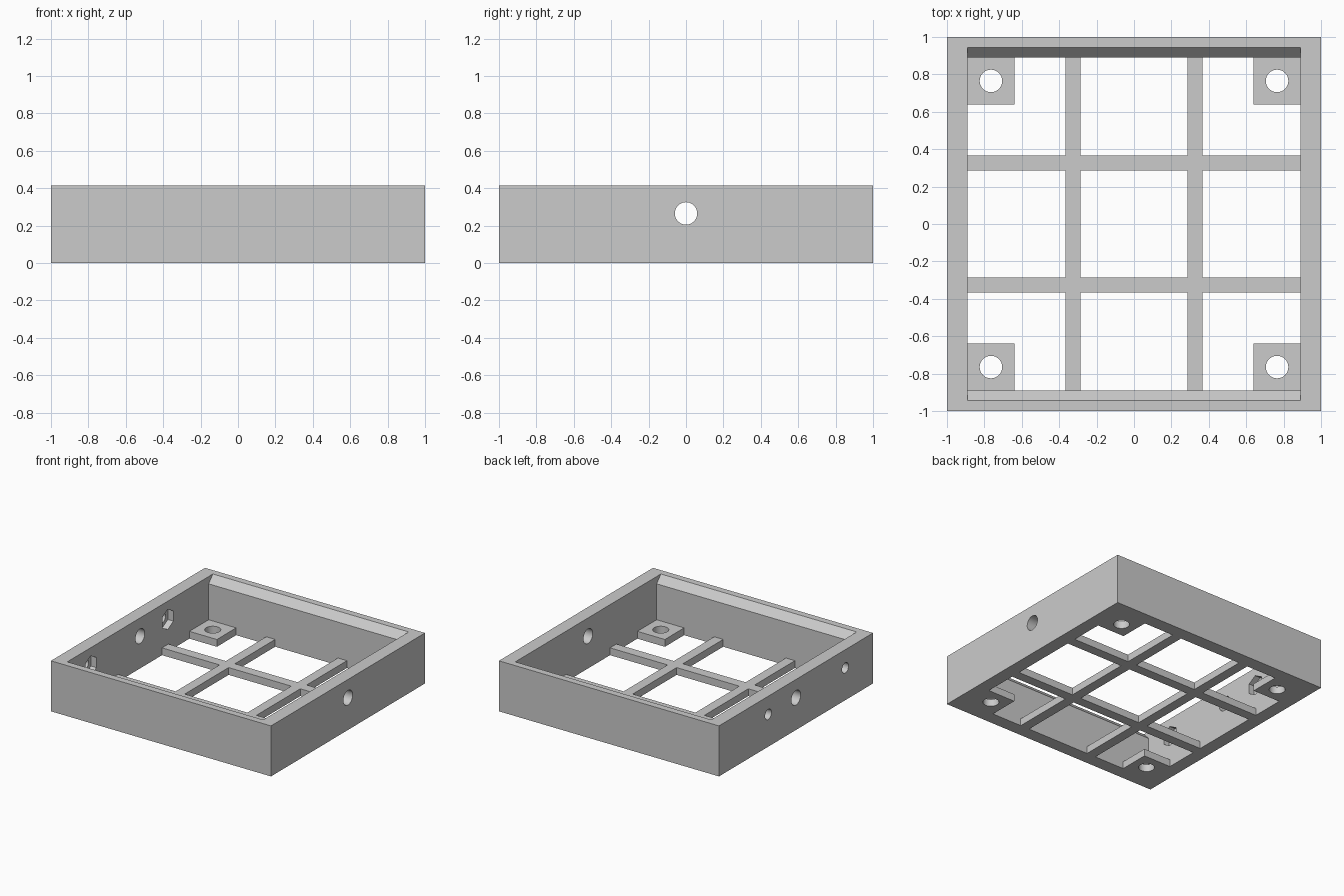
import bpy, bmesh, math
from mathutils import Vector

cube = bpy.data.objects.get("Cube")
if cube:
    bpy.data.objects.remove(cube, do_unlink=True)

HEIGHT = 0.415     # wall height
INNER = 0.89       # inner face of the walls
FLOOR = 0.06       # thickness of the floor grid
HOLE_Z = 0.265     # height of the side holes

grey = bpy.data.materials.new("light grey")
grey.use_nodes = True
colour = (0.6, 0.6, 0.6, 1)
grey.diffuse_color = colour
grey.node_tree.nodes["Principled BSDF"].inputs["Base Color"].default_value = colour


def make_object(name, bm):
    bmesh.ops.recalc_face_normals(bm, faces=bm.faces)
    mesh = bpy.data.meshes.new(name)
    bm.to_mesh(mesh)
    bm.free()
    mesh.materials.append(grey)
    obj = bpy.data.objects.new(name, mesh)
    bpy.context.collection.objects.link(obj)
    return obj


def prism(name, points, axis, low, high):
    """Extrude a 2D outline along x (outline in y, z) or z (outline in x, y)."""
    place = (lambda p: (low, *p)) if axis == "x" else (lambda p: (*p, low))
    step = Vector((high - low, 0, 0)) if axis == "x" else Vector((0, 0, high - low))
    bm = bmesh.new()
    face = bm.faces.new([bm.verts.new(place(p)) for p in points])
    result = bmesh.ops.extrude_face_region(bm, geom=[face], use_keep_orig=True)
    moved = [g for g in result["geom"] if isinstance(g, bmesh.types.BMVert)]
    bmesh.ops.translate(bm, verts=moved, vec=step)
    return make_object(name, bm)


def ring(a, b, radius, sides):
    """Regular outline with one corner pointing up."""
    angles = [math.pi / 2 + math.tau * k / sides for k in range(sides)]
    return [(a + radius * math.cos(t), b + radius * math.sin(t)) for t in angles]


def cut(obj, cutters):
    for cutter in cutters:
        mod = obj.modifiers.new("cut", "BOOLEAN")
        mod.operation = "DIFFERENCE"
        mod.solver = "EXACT"
        mod.object = cutter
    graph = bpy.context.evaluated_depsgraph_get()
    mesh = bpy.data.meshes.new_from_object(obj.evaluated_get(graph))
    obj.modifiers.clear()
    obj.data = mesh
    for cutter in cutters:
        bpy.data.objects.remove(cutter, do_unlink=True)


# Square wall frame
walls = prism("wall_frame", [(-1, -1), (1, -1), (1, 1), (-1, 1)], "z", 0, HEIGHT)

# Open middle, with the front and back rims chamfered on the inside
rim = INNER + 0.055
half = [(INNER, -0.1), (INNER, HEIGHT - 0.06), (rim, HEIGHT), (rim, HEIGHT + 0.1)]
outline = half + [(-y, z) for y, z in reversed(half)]
cutters = [prism("cavity", outline, "x", -INNER, INNER)]

# Round hole through both side walls
for side in (-1, 1):
    ends = sorted((side * 0.8, side * 1.1))
    cutters.append(prism("cable_hole", ring(0, HOLE_Z, 0.06, 48), "x", *ends))

# Small screw holes in the right wall, each with a six-sided pocket inside
for y in (0.36, -0.64):
    cutters.append(prism("screw_hole", ring(y, HOLE_Z, 0.042, 32), "x", -1.1, -0.8))
    cutters.append(prism("nut_pocket", ring(y, HOLE_Z, 0.083, 6), "x", -0.94, -0.8))
cut(walls, cutters)

# Floor grid: crossing bars and four corner pads, as one plate
lines = [-INNER, -0.64, -0.367, -0.285, 0.285, 0.367, 0.64, INNER]
bars, corners = (2, 4), (0, 6)
bm = bmesh.new()
grid = [[bm.verts.new((x, y, 0)) for y in lines] for x in lines]
for i in range(len(lines) - 1):
    for j in range(len(lines) - 1):
        if i in bars or j in bars or (i in corners and j in corners):
            bm.faces.new((grid[i][j], grid[i + 1][j], grid[i + 1][j + 1], grid[i][j + 1]))
loose = [v for v in bm.verts if not v.link_faces]
bmesh.ops.delete(bm, geom=loose, context="VERTS")
result = bmesh.ops.extrude_face_region(bm, geom=bm.faces[:], use_keep_orig=True)
top = [g for g in result["geom"] if isinstance(g, bmesh.types.BMVert)]
bmesh.ops.translate(bm, verts=top, vec=(0, 0, FLOOR))
floor = make_object("floor_grid", bm)

# Round holes in the corner pads
cut(floor, [prism("pad_hole", ring(x, y, 0.06, 48), "z", -0.1, 0.2)
            for x in (-0.765, 0.765) for y in (-0.765, 0.765)])

# Smooth the round holes, keep every other edge sharp
bpy.ops.object.select_all(action="DESELECT")
for obj in (walls, floor):
    obj.select_set(True)
bpy.context.view_layer.objects.active = walls
bpy.ops.object.shade_smooth_by_angle(angle=math.radians(30))
